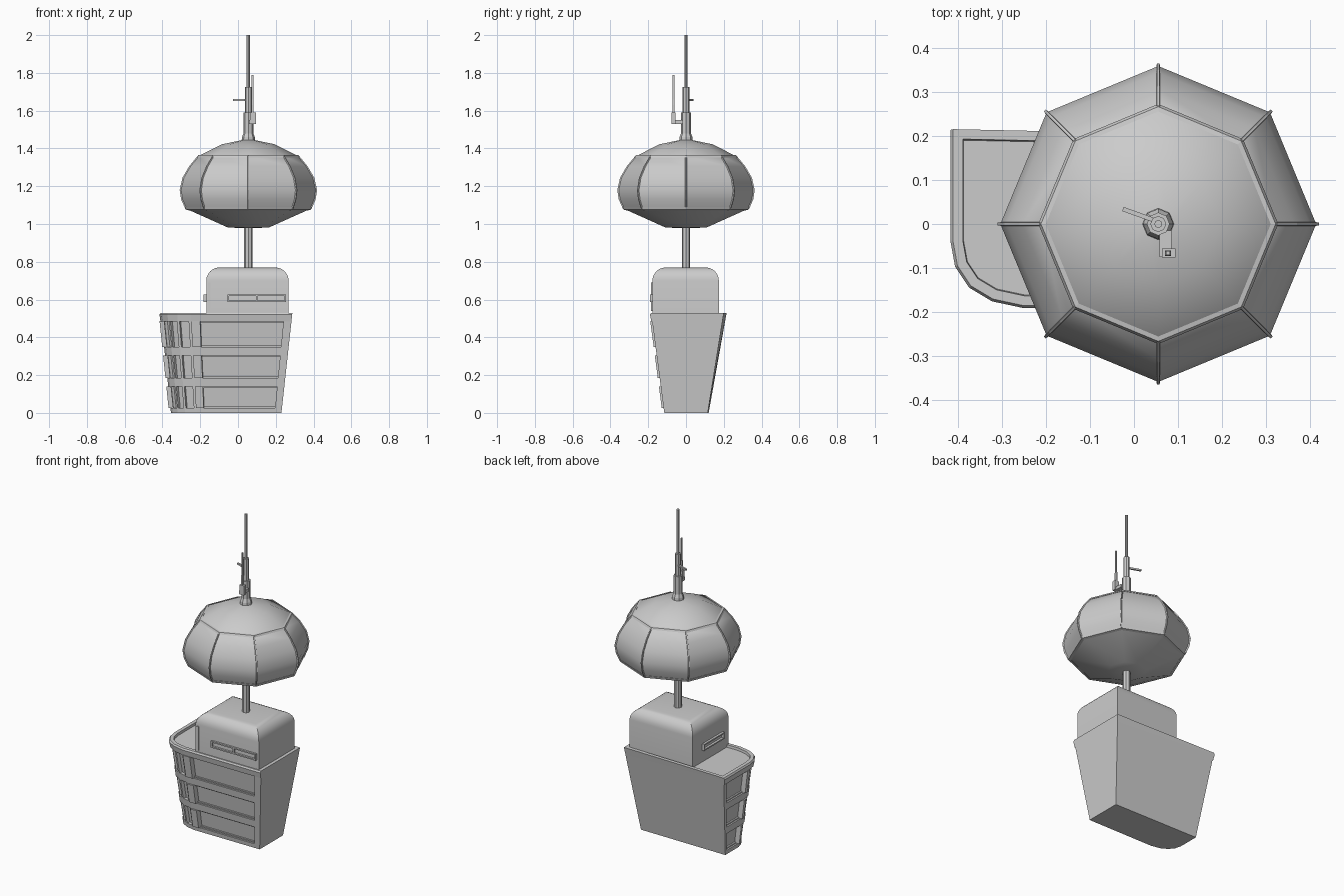
import bpy, bmesh, math
from mathutils import Vector, Matrix

if "Cube" in bpy.data.objects:
    bpy.data.objects.remove(bpy.data.objects["Cube"])

CX = 0.055  # axis of the stem, globe and mast


def make(name, verts, faces, smooth=0):
    me = bpy.data.meshes.new(name)
    me.from_pydata([tuple(v) for v in verts], [], faces)
    bm = bmesh.new()
    bm.from_mesh(me)
    bmesh.ops.recalc_face_normals(bm, faces=bm.faces)
    bm.to_mesh(me)
    bm.free()
    if smooth:
        me.shade_smooth()
        me.set_sharp_from_angle(angle=math.radians(smooth))
    ob = bpy.data.objects.new(name, me)
    bpy.context.collection.objects.link(ob)
    return ob


def loft(name, rings, closed=False, smooth=0):
    """Skin equal rings; closed joins last to first, otherwise ends are capped."""
    n, m = len(rings[0]), len(rings)
    verts = [v for r in rings for v in r]
    faces = [(i * n + j, i * n + (j + 1) % n,
              (i + 1) % m * n + (j + 1) % n, (i + 1) % m * n + j)
             for i in range(m if closed else m - 1) for j in range(n)]
    if not closed:
        faces += [tuple(range(n)), tuple(range((m - 1) * n, m * n))]
    return make(name, verts, faces, smooth)


def lathe(name, profile, x=CX, y=0, n=8, closed=False, smooth=0, turn=0.0):
    rings = [[(x + r * math.cos(math.tau * k / n + turn), y + r * math.sin(math.tau * k / n + turn), z)
              for k in range(n)] for r, z in profile]
    return loft(name, rings, closed, smooth)


def box(name, x0, x1, y0, y1, z0, z1):
    return loft(name, [[(x0, y0, z), (x1, y0, z), (x1, y1, z), (x0, y1, z)] for z in (z0, z1)])


# Base outline, from back left round the curved front corner to back right
TOP = [(-.41, .215), (-.41, -.04), (-.4, -.095), (-.37, -.14), (-.32, -.17),
       (-.25, -.185), (.288, -.185), (.288, .2)]
BOT = [(-.355, .12), (-.355, -.01), (-.345, -.05), (-.32, -.08), (-.28, -.103),
       (-.22, -.115), (.23, -.115), (.23, .115)]
TOP_Z = .53


def outline(z, inset, all_round=False):
    """Outline at height z, with the glazed sides (or all sides) moved inwards."""
    p = [Vector(b).lerp(Vector(t), z / TOP_Z) for b, t in zip(BOT, TOP)]
    n = len(p)
    lines = []
    for i in range(n):
        d = (p[(i + 1) % n] - p[i]).normalized()
        dist = inset if all_round or i < 6 else 0
        lines.append((p[i] + Vector((-d.y, d.x)) * dist, d))
    out = []
    for i in range(n):
        (a, d), (b, e) = lines[i - 1], lines[i]
        s = (b - a).cross(e) / d.cross(e)
        out.append(a + d * s)
    return out


def at(t, z, inset):
    o = outline(z, inset)
    i = int(t)
    q = o[i].lerp(o[(i + 1) % 8], t - i)
    return (q.x, q.y, z)


def strip(name, ts, z0, z1, out, inn):
    return loft(name, [[at(t, z0, out), at(t, z1, out), at(t, z1, inn), at(t, z0, inn)] for t in ts])


# Base core (window glass surface) and deck
loft("base_core", [[(q.x, q.y, z) for q in outline(z, .02)] for z in (0, .515)])

# Raised rim around the deck
rim = []
for i in range(8):
    ring = []
    for z, d in ((.485, -.005), (.52, -.007), (.53, 0), (.53, .022), (.485, .022)):
        q = outline(z, d, d > 0)[i]
        ring.append((q.x, q.y, z))
    rim.append(ring)
loft("deck_rim", rim, closed=True)

# Horizontal bands, window posts and thin frames for the three storeys
STOREYS = [(.027, .14), (.185, .303), (.348, .487)]
for k, (z0, z1) in enumerate([(0, .027), (.14, .185), (.303, .348)]):
    strip(f"floor_band_{k}", range(7), z0, z1, 0, .03)
POSTS = [(0, .1, 0), (.9, 1, -.01), (1.9, 2.1, .004), (2.9, 3.1, .004), (3.85, 4.1, 0),
         (4.8, 5, 0), (5, 5.09, -.01), (5.92, 6, 0)]
for k, (z0, z1) in enumerate(STOREYS):
    for j, (a, b, out) in enumerate(POSTS):
        strip(f"window_post_{k}_{j}", (a, (a + b) / 2, b), z0, z1, out, .03)
    for j, (a, b) in enumerate([(.1, .9), (5.09, 5.92)]):
        strip(f"window_sill_{k}_{j}", (a, b), z0, z0 + .008, .01, .03)
        strip(f"window_head_{k}_{j}", (a, b), z1 - .008, z1, .01, .03)

# Cabin with rounded roof edges
cabin = box("cabin", -.168, .268, -.178, .174, .5, .77)
bm = bmesh.new()
bm.from_mesh(cabin.data)
edges = [e for e in bm.edges if all(v.co.z > .7 for v in e.verts)]
bmesh.ops.bevel(bm, geom=edges, offset=.07, segments=6, profile=.5, affect='EDGES')
bm.to_mesh(cabin.data)
bm.free()
cabin.data.shade_smooth()
cabin.data.set_sharp_from_angle(angle=math.radians(30))


# Cabin window frames: front with a divider, and left side
def frame(name, a0, a1, z0, z1, side, bars):
    def bar(k, a, b, c, d):
        if side == "front":
            box(f"{name}_{k}", a, b, -.19, -.17, c, d)
        else:
            box(f"{name}_{k}", -.182, -.16, a, b, c, d)
    w = .008
    bar("bottom", a0, a1, z0, z0 + w)
    bar("top", a0, a1, z1 - w, z1)
    for i in range(bars):
        a = a0 + (a1 - a0 - w) * i / (bars - 1)
        bar(f"upright_{i}", a, a + w, z0 + w, z1 - w)


frame("cabin_front_window", -.055, .255, .587, .628, "front", 3)
frame("cabin_side_window", -.12, .08, .587, .628, "left", 2)
box("cabin_door_trim", -.158, -.145, -.184, -.17, .54, .69)

# Stem
lathe("stem", [(.022, .75), (.022, 1.0)])

# Eight-sided globe
MID = [(.263, 1.36), (.308, 1.305), (.343, 1.245), (.358, 1.18), (.35, 1.13), (.328, 1.08)]
lathe("globe", [(.03, 1.445), (.14, 1.422)] + MID + [(.11, .982), (.03, .978)], smooth=30)

# Globe ribs and seam rings
for k in range(8):
    rot = Matrix.Translation((CX, 0, 0)) @ Matrix.Rotation(math.tau * k / 8, 4, 'Z')
    loft(f"globe_rib_{k}", [[rot @ Vector(v) for v in ((r - .012, -.006, z), (r + .006, -.003, z),
                                                       (r + .006, .003, z), (r - .012, .006, z))]
                            for r, z in MID])
lathe("globe_upper_ring", [(.255, 1.366), (.266, 1.364), (.272, 1.353), (.26, 1.35)], closed=True)
lathe("globe_lower_ring", [(.32, 1.09), (.336, 1.09), (.331, 1.076), (.315, 1.072)], closed=True)

# Mast in three steps
lathe("mast_foot", [(.037, 1.43), (.034, 1.46), (.026, 1.48), (.026, 1.59)])
lathe("mast_middle", [(.018, 1.58), (.018, 1.725)])
lathe("mast_tip", [(.009, 1.72), (.009, 2.0)])

# Side aerial on its bracket
box("aerial_bracket", .058, .085, -.075, -.015, 1.53, 1.55)
box("aerial_socket", .064, .094, -.076, -.056, 1.53, 1.59)
lathe("aerial_rod", [(.009, 1.54), (.009, 1.63), (.006, 1.66), (.006, 1.79)], x=.077, y=-.066, n=4, turn=math.pi / 4)

# Small cross rod
a, b = Vector((CX, .005, 1.657)), Vector((-.025, .034, 1.657))
side = (b - a).cross(Vector((0, 0, 1))).normalized() * .005
up = Vector((0, 0, .005))
loft("cross_rod", [[p - side - up, p + side - up, p + side + up, p - side + up] for p in (a, b)])
